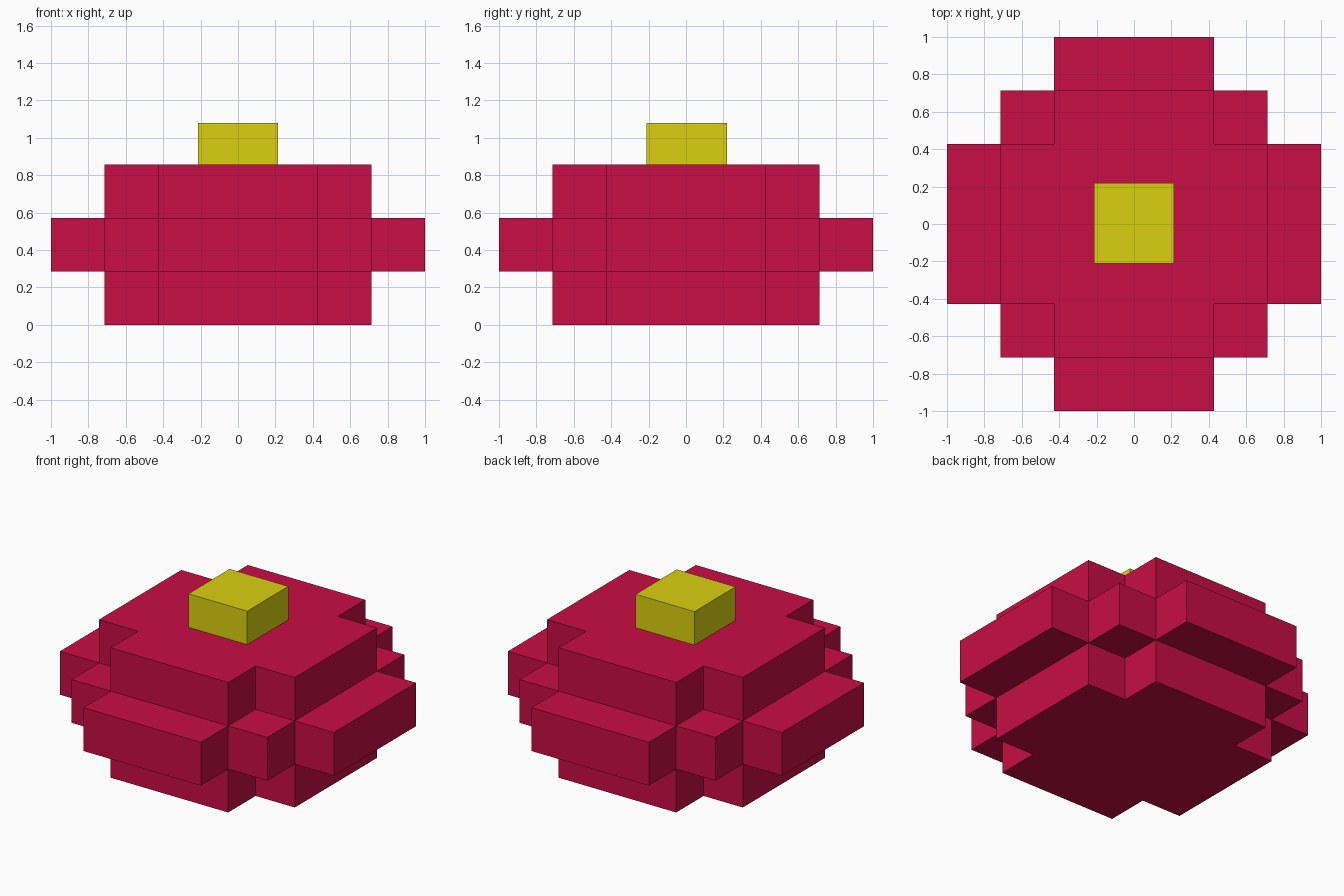
import bpy, bmesh
from mathutils import Matrix, Vector

if "Cube" in bpy.data.objects:
    bpy.data.objects.remove(bpy.data.objects["Cube"])

U = 2 / 7  # one block


def finish(bm, name, color):
    mesh = bpy.data.meshes.new(name)
    bm.to_mesh(mesh)
    bm.free()
    mat = bpy.data.materials.new(name + "_color")
    mat.diffuse_color = color
    mat.use_nodes = True
    mat.node_tree.nodes["Principled BSDF"].inputs["Base Color"].default_value = mat.diffuse_color
    mesh.materials.append(mat)
    obj = bpy.data.objects.new(name, mesh)
    bpy.context.collection.objects.link(obj)


# Body: flattened ball of blocks, three layers high, outer faces only
def filled(c):
    return abs(c[2]) <= 1 and c[0] ** 2 + c[1] ** 2 + 4 * c[2] ** 2 <= 10


bm = bmesh.new()
cells = [(i, j, k) for i in range(-3, 4) for j in range(-3, 4) for k in (-1, 0, 1)]
for cell in filter(filled, cells):
    c = Vector(cell)
    for axis in range(3):
        for sign in (-1, 1):
            n, a, b = Vector(), Vector(), Vector()
            n[axis] = sign
            a[(axis + 1) % 3] = 0.5
            b[(axis + 2) % 3] = 0.5 * sign
            if not filled(c + n):
                m = c + n / 2 + Vector((0, 0, 1.5))
                bm.faces.new([bm.verts.new(p * U) for p in
                              (m - a - b, m + a - b, m + a + b, m - a + b)])
bmesh.ops.remove_doubles(bm, verts=bm.verts, dist=1e-4)
bmesh.ops.dissolve_limit(bm, angle_limit=0.01, verts=bm.verts, edges=bm.edges)
finish(bm, "body", (0.58, 0.004, 0.06, 1))

# Small block on top, slightly sunk into the body
bm = bmesh.new()
z0, z1 = 0.85, 1.078
bmesh.ops.create_cube(bm, size=1, matrix=Matrix.Translation((0, 0.004, (z0 + z1) / 2))
                      @ Matrix.Diagonal((1.5 * U, 1.5 * U, z1 - z0, 1)))
finish(bm, "top_block", (0.71, 0.64, 0.005, 1))
